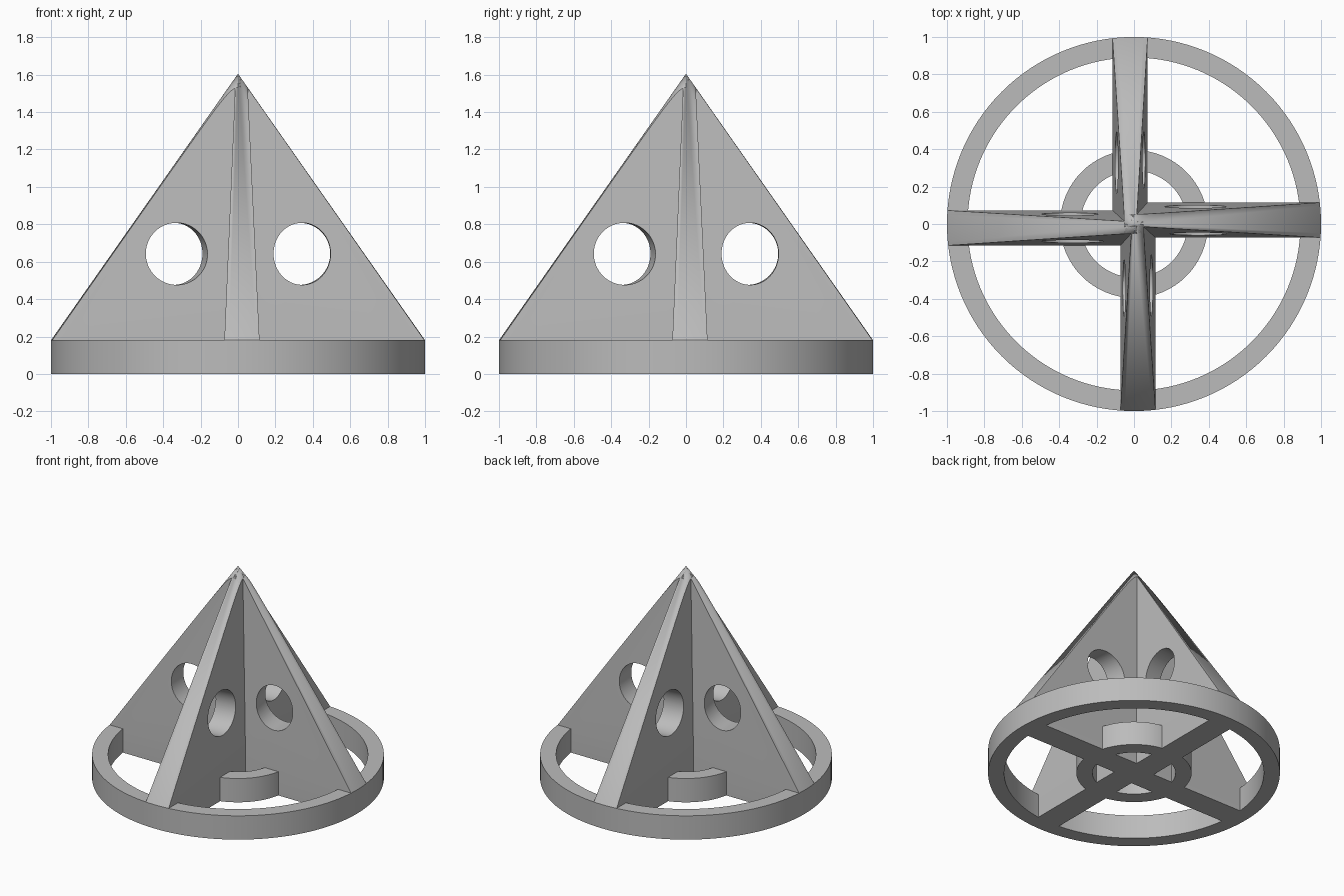
import bpy, bmesh, math
from mathutils import Matrix

SEG = 128
BASE_H = 0.18

cube = bpy.data.objects.get("Cube")
if cube:
    bpy.data.objects.remove(cube, do_unlink=True)

grey = bpy.data.materials.new("plain_grey")
grey.use_nodes = True
grey.diffuse_color = (0.5, 0.5, 0.5, 1)
grey.node_tree.nodes["Principled BSDF"].inputs["Base Color"].default_value = (0.5, 0.5, 0.5, 1)


def make_object(name, bm):
    bmesh.ops.remove_doubles(bm, verts=bm.verts, dist=1e-5)
    bmesh.ops.recalc_face_normals(bm, faces=bm.faces)
    mesh = bpy.data.meshes.new(name)
    bm.to_mesh(mesh)
    bm.free()
    mesh.materials.append(grey)
    ob = bpy.data.objects.new(name, mesh)
    bpy.context.collection.objects.link(ob)
    return ob


def lathe(name, profile, closed=False):
    """Spin an (r, z) profile around the z axis."""
    bm = bmesh.new()
    verts = [bm.verts.new((r, 0, z)) for r, z in profile]
    pairs = list(zip(verts, verts[1:]))
    if closed:
        pairs.append((verts[-1], verts[0]))
    edges = [bm.edges.new(p) for p in pairs]
    bmesh.ops.spin(bm, geom=verts + edges, cent=(0, 0, 0), axis=(0, 0, 1),
                   angle=math.tau, steps=SEG, use_merge=True)
    return make_object(name, bm)


def loft(name, loop_a, loop_b):
    """Closed solid between two matching loops."""
    bm = bmesh.new()
    a = [bm.verts.new(p) for p in loop_a]
    b = [bm.verts.new(p) for p in loop_b]
    bm.faces.new(a)
    bm.faces.new(b)
    n = len(a)
    for i in range(n):
        j = (i + 1) % n
        bm.faces.new((a[i], a[j], b[j], b[i]))
    return make_object(name, bm)


def boolean(ob, cutter, operation):
    mod = ob.modifiers.new(operation.lower(), 'BOOLEAN')
    mod.object = cutter
    mod.operation = operation
    mod.solver = 'EXACT'


def smooth(ob):
    bpy.ops.object.select_all(action='DESELECT')
    ob.select_set(True)
    bpy.context.view_layer.objects.active = ob
    bpy.ops.object.shade_smooth_by_angle(angle=math.radians(30))


# Outer rim and inner hub ring
for name, inner, outer in (("outer_rim", 0.89, 1.0), ("inner_ring", 0.285, 0.395)):
    smooth(lathe(name, [(inner, 0), (outer, 0), (outer, BASE_H), (inner, BASE_H)], closed=True))

# Cone envelope that trims the fins
envelope = lathe("cone_envelope", [(0, 0), (0.95, 0), (0.95, BASE_H), (1, BASE_H), (0, 1.605)])

# Fin section: upright spoke below, tapered blade above, set off-centre
section = [(-0.073, 0), (0.115, 0), (0.115, BASE_H), (0.044, 1.7), (-0.008, 1.7), (-0.073, BASE_H)]
blank = loft("fin_blank", [(-0.05, y, z) for y, z in section],
             [(1.1, y, z) for y, z in section])


# Slightly skewed round hole through the fin
def hole_loop(y, centre, rx):
    angles = [math.tau * i / 64 for i in range(64)]
    return [(centre + rx * math.cos(t), y, 0.642 + 0.166 * math.sin(t)) for t in angles]


hole = loft("hole_cutter", hole_loop(0.193, 0.318, 0.1735), hole_loop(-0.148, 0.352, 0.1445))

boolean(blank, envelope, 'INTERSECT')
boolean(blank, hole, 'DIFFERENCE')
depsgraph = bpy.context.evaluated_depsgraph_get()
fin_mesh = bpy.data.meshes.new_from_object(blank.evaluated_get(depsgraph))
for helper in (blank, envelope, hole):
    bpy.data.objects.remove(helper, do_unlink=True)

# Four fins turned around the axis
for i, side in enumerate(("left", "back", "right", "front")):
    mesh = fin_mesh.copy()
    mesh.transform(Matrix.Rotation(i * math.pi / 2, 4, 'Z'))
    fin = bpy.data.objects.new(side + "_fin", mesh)
    bpy.context.collection.objects.link(fin)
    mesh.materials.clear()
    mesh.materials.append(grey)
    for poly in mesh.polygons:
        poly.material_index = 0
    smooth(fin)
